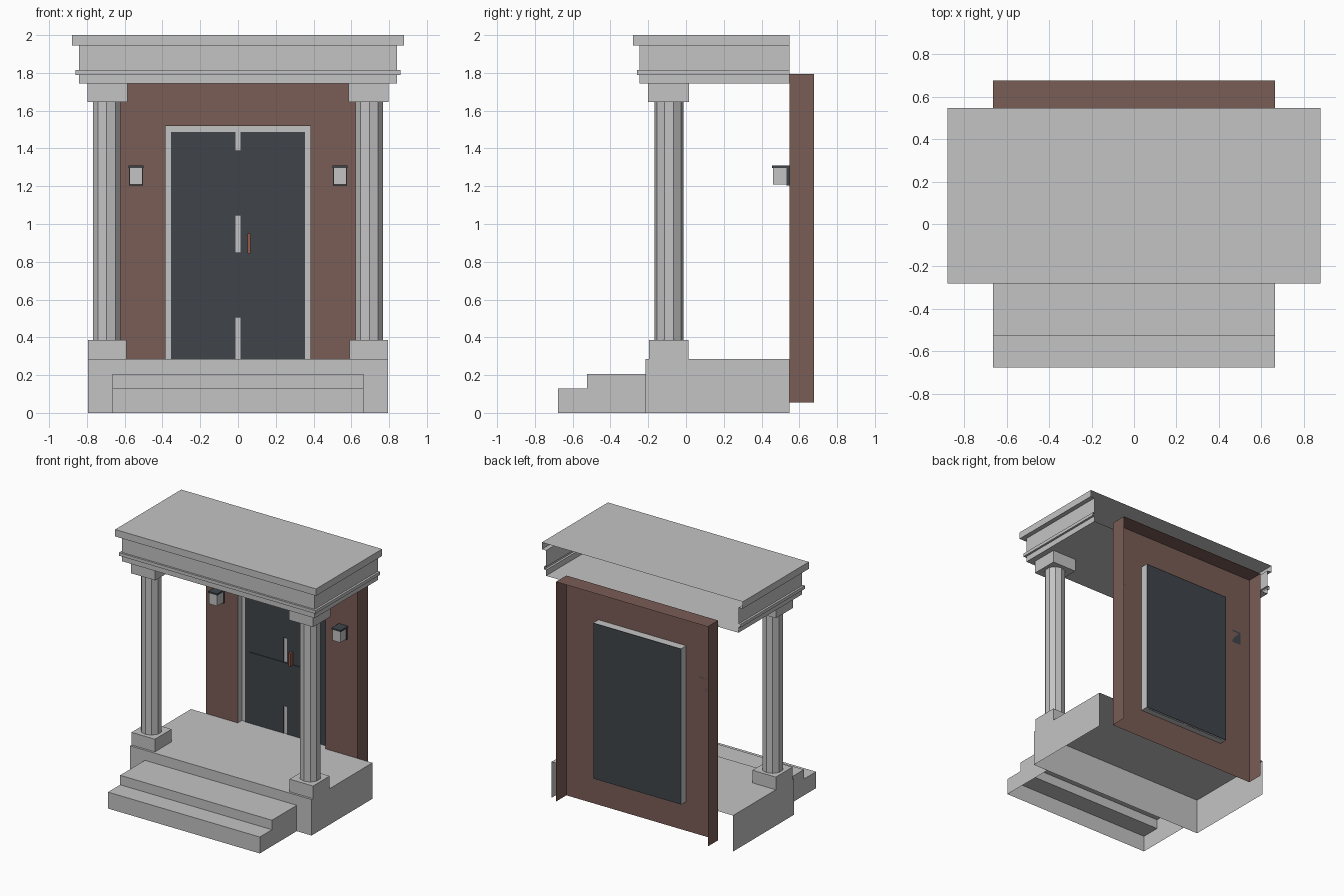
import bpy
import bmesh

old = bpy.data.objects.get("Cube")
if old:
    bpy.data.objects.remove(old, do_unlink=True)


def material(name, color):
    m = bpy.data.materials.new(name)
    m.use_nodes = True
    m.diffuse_color = (*color, 1)
    m.node_tree.nodes["Principled BSDF"].inputs["Base Color"].default_value = (*color, 1)
    return m


stone = material("pale stone", (0.55, 0.55, 0.55))
brick = material("brown wall", (0.195, 0.109, 0.093))
slate = material("dark slate", (0.050, 0.060, 0.069))
copper = material("copper", (0.30, 0.10, 0.065))


def finish(name, bm, mat):
    bmesh.ops.recalc_face_normals(bm, faces=bm.faces[:])
    mesh = bpy.data.meshes.new(name)
    bm.to_mesh(mesh)
    bm.free()
    mesh.materials.append(mat)
    ob = bpy.data.objects.new(name, mesh)
    bpy.context.collection.objects.link(ob)
    return ob


def loft(name, rings, mat, skip=(), caps=True):
    """Join matching rings with quads, leaving out (band, side) pairs in skip."""
    bm = bmesh.new()
    loops = [[bm.verts.new(p) for p in ring] for ring in rings]
    n = len(loops[0])
    for band, (a, b) in enumerate(zip(loops, loops[1:])):
        for i in range(n):
            if (band, i) not in skip:
                j = (i + 1) % n
                bm.faces.new((a[i], a[j], b[j], b[i]))
    if caps:
        bm.faces.new(loops[0])
        bm.faces.new(loops[-1])
    return finish(name, bm, mat)


def flat_ring(hw, y0, y1, z):
    return [(-hw, y0, z), (hw, y0, z), (hw, y1, z), (-hw, y1, z)]


def upright_ring(hw, z0, z1, y):
    return [(-hw, y, z0), (hw, y, z0), (hw, y, z1), (-hw, y, z1)]


def box(name, x, y, z, mat):
    rings = [[(x[0], y[0], h), (x[1], y[0], h), (x[1], y[1], h), (x[0], y[1], h)] for h in z]
    return loft(name, rings, mat)


BACK = 0.547      # plane where porch meets wall
FLOOR = 0.285     # porch floor height
DOOR_TOP = 1.52

# Porch platform: hollow, open at the back and underneath
porch = [flat_ring(0.795, -0.215, BACK, z) for z in (0, FLOOR)]
platform = loft("porch_platform", porch, stone, skip={(0, 2)}, caps=False)
bm = bmesh.new()
bm.from_mesh(platform.data)
bm.faces.new([v for v in bm.verts if v.co.z > 0.1])
bmesh.ops.recalc_face_normals(bm, faces=bm.faces[:])
bm.to_mesh(platform.data)
bm.free()

# Steps: one stepped profile, open at the back and underneath
profile = [(-0.677, 0), (-0.677, 0.13), (-0.525, 0.13),
           (-0.525, 0.205), (-0.215, 0.205), (-0.215, 0)]
loft("steps", [[(x, y, z) for y, z in profile] for x in (-0.665, 0.665)],
     stone, skip={(0, 4), (0, 5)})

# Entablature: moulded shell, open at the back
layers = [(0.843, -0.245, 1.745, 1.79), (0.86, -0.26, 1.79, 1.815),
          (0.843, -0.245, 1.815, 1.945), (0.88, -0.28, 1.945, 2.0)]
rings = [flat_ring(hw, front, BACK, z) for hw, front, *zs in layers for z in zs]
loft("entablature", rings, stone, skip={(b, 2) for b in range(len(rings))})

# Wall: front panel with door opening, returns on the sides and top
loft("wall", [upright_ring(0.665, 0.055, 1.795, 0.677),
              upright_ring(0.665, 0.055, 1.795, BACK),
              upright_ring(0.385, FLOOR, DOOR_TOP, BACK)],
     brick, skip={(0, 0)}, caps=False)

# Recessed doorway
loft("door_reveal", [upright_ring(0.385, FLOOR, DOOR_TOP, y) for y in (BACK, 0.61)],
     stone, caps=False)
box("door_frame", (-0.384, 0.384), (0.598, 0.603), (FLOOR, DOOR_TOP), stone)
box("door_back", (-0.384, 0.384), (0.604, 0.61), (0.287, 1.518), slate)
for z0, z1, label in ((0.505, 0.85, "lower"), (1.045, 1.39, "upper")):
    box(label + "_door_panel", (-0.31, 0.31), (0.586, 0.598), (z0, z1), slate)
box("door_handle", (0.05, 0.066), (0.562, 0.592), (0.845, 0.95), copper)

# Mirrored parts
for side, label in ((-1, "right"), (1, "left")):
    def pair(name, x, y, z, mat):
        box(label + "_" + name, sorted((side * x[0], side * x[1])), y, z, mat)

    pair("door_leaf", (0.014, 0.355), (0.592, 0.599), (FLOOR, 1.487), slate)

    # Column with plinth and capital
    pair("plinth", (0.59, 0.795), (-0.197, 0.012), (FLOOR, 0.385), stone)
    pair("capital", (0.585, 0.798), (-0.2, 0.016), (1.645, 1.745), stone)
    bm = bmesh.new()
    bmesh.ops.create_cone(bm, cap_ends=True, segments=10, radius1=0.077,
                          radius2=0.077, depth=1.26)
    shaft = finish(label + "_column", bm, stone)
    shaft.location = (side * 0.695, -0.09, 1.015)

    # Wall lantern
    pair("lantern_back", (0.502, 0.578), (0.532, BACK), (1.205, 1.3), slate)
    pair("lantern_body", (0.505, 0.575), (0.46, 0.532), (1.21, 1.297), stone)
    pair("lantern_cap", (0.5, 0.581), (0.455, BACK), (1.297, 1.31), slate)
